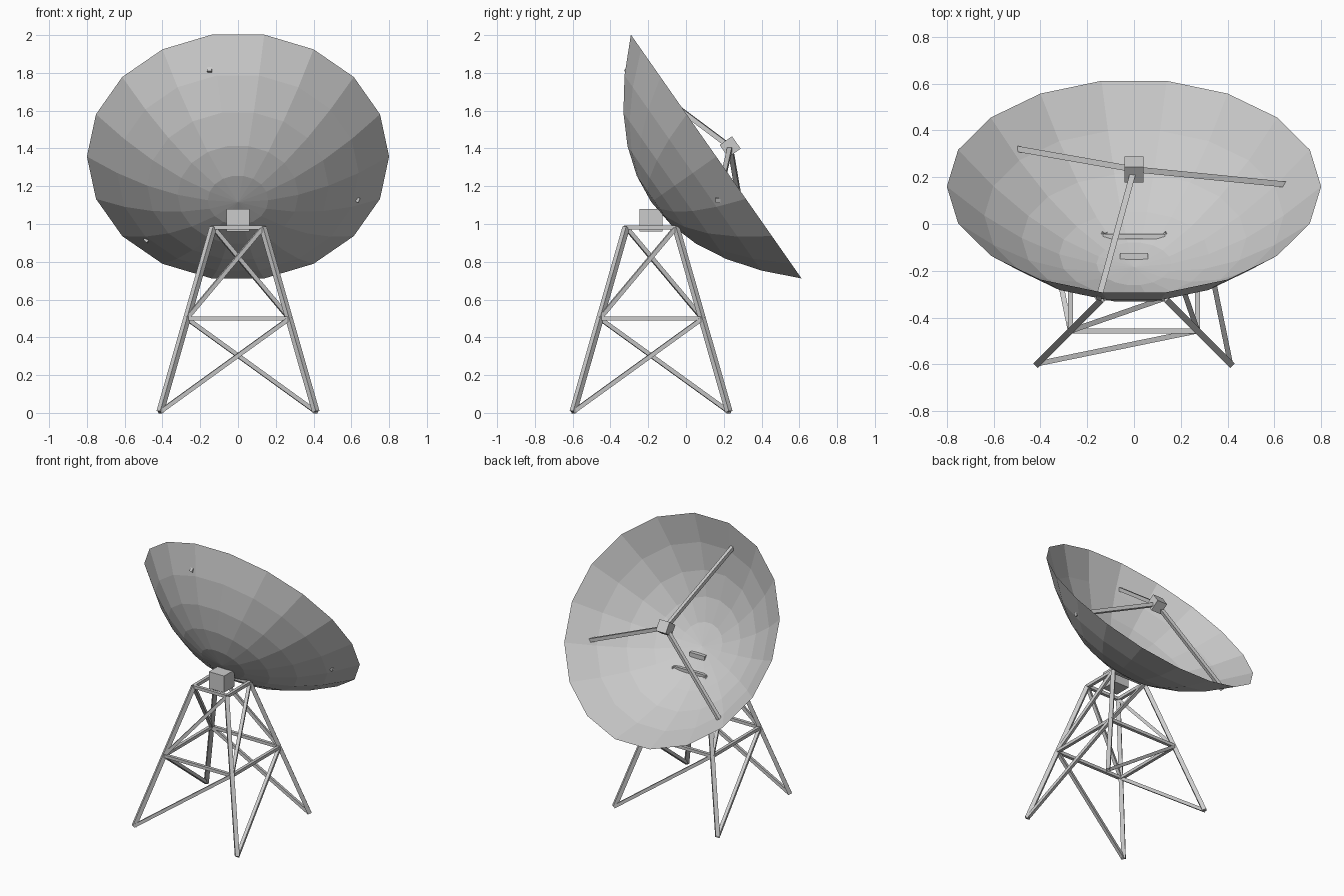
import bpy, bmesh
from math import sin, cos, pi, radians
from mathutils import Vector, Matrix

if "Cube" in bpy.data.objects:
    bpy.data.objects.remove(bpy.data.objects["Cube"])

TY = -0.185                    # tower centre in y
R, DEPTH, SEG = 0.80, 0.42, 18
# dish frame: origin at rim centre, local z is the pointing axis
DISH = Matrix.Translation((0, 0.16, 1.357)) @ Matrix.Rotation(radians(-55), 4, 'X')


def finish(bm, name):
    me = bpy.data.meshes.new(name)
    bm.to_mesh(me)
    bm.free()
    ob = bpy.data.objects.new(name, me)
    bpy.context.collection.objects.link(ob)
    return ob


def box(name, size, matrix):
    bm = bmesh.new()
    bmesh.ops.create_cube(bm, size=1)
    bmesh.ops.transform(bm, matrix=matrix @ Matrix.Diagonal((*size, 1)), verts=bm.verts)
    return finish(bm, name)


def beam(name, a, b, w):
    a, b = Vector(a), Vector(b)
    d = b - a
    rot = d.to_track_quat('Z', 'Y').to_matrix().to_4x4()
    return box(name, (w, w, d.length), Matrix.Translation((a + b) / 2) @ rot)


def corners(half, z):
    return [(sx * half, TY + sy * half, z)
            for sx, sy in ((-1, -1), (1, -1), (1, 1), (-1, 1))]


# lattice tower: legs, horizontal rings and one diagonal per panel
foot, mid, top = corners(0.412, 0.006), corners(0.272, 0.5), corners(0.132, 0.982)
for i in range(4):
    j = (i + 1) % 4
    beam("tower_leg", foot[i], top[i], 0.028)
    beam("middle_rail", mid[i], mid[j], 0.022)
    beam("top_rail", top[i], top[j], 0.022)
    beam("lower_brace", foot[i], mid[j], 0.022)
    beam("upper_brace", mid[i], top[j], 0.022)

# mount block between tower and dish
box("mount_block", (0.12, 0.12, 0.12), Matrix.Translation((0, TY, 1.02)))

# faceted parabolic reflector
bm = bmesh.new()
tip = bm.verts.new((0, 0, -DEPTH))
prev = None
for k in range(1, 6):
    r = R * k / 5
    z = -DEPTH * (1 - (r / R) ** 2)
    ring = [bm.verts.new((r * cos(2 * pi * s / SEG), r * sin(2 * pi * s / SEG), z))
            for s in range(SEG)]
    for s in range(SEG):
        t = (s + 1) % SEG
        if prev:
            bm.faces.new((prev[s], ring[s], ring[t], prev[t]))
        else:
            bm.faces.new((tip, ring[s], ring[t]))
    prev = ring
bmesh.ops.transform(bm, matrix=DISH, verts=bm.verts)
finish(bm, "dish_reflector")

# feed box held by three struts
feed = Vector((0, 0, 0.09))
box("feed_box", (0.08, 0.08, 0.08), DISH @ Matrix.Translation(feed))
for k in range(3):
    a = radians(17 + 120 * k)
    end = Vector((0.672 * cos(a), 0.672 * sin(a), -0.126))
    beam("feed_strut", DISH @ feed, DISH @ end, 0.025)
